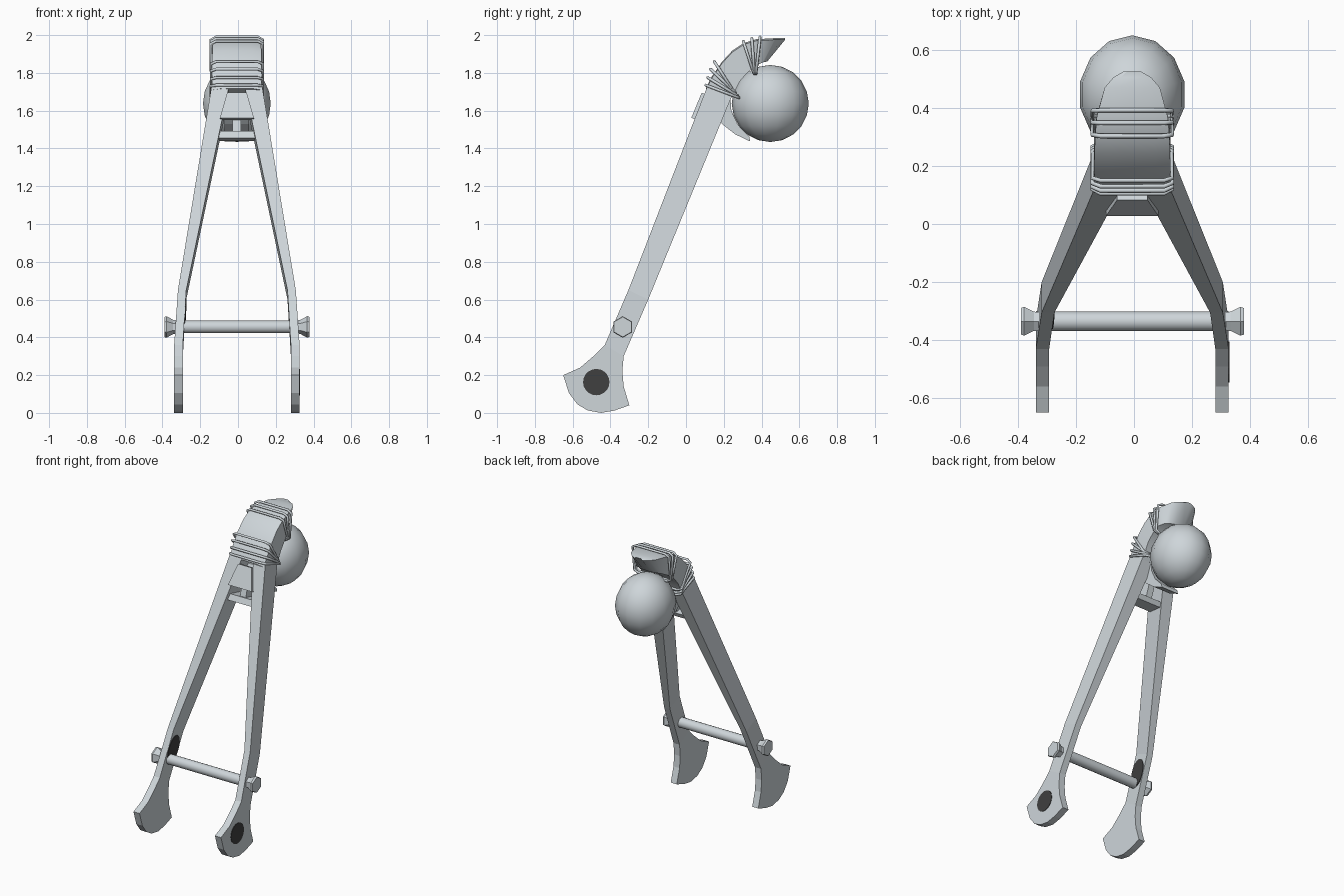
import bpy, bmesh, math
from mathutils import Vector

if "Cube" in bpy.data.objects:
    bpy.data.objects.remove(bpy.data.objects["Cube"])

CX = -0.006  # model mirror plane


def material(name, rgb):
    m = bpy.data.materials.new(name)
    m.diffuse_color = (*rgb, 1)
    m.use_nodes = True
    m.node_tree.nodes["Principled BSDF"].inputs["Base Color"].default_value = m.diffuse_color
    return m


grey = material("pale grey", (0.62, 0.67, 0.70))
dark = material("dark grey", (0.05, 0.05, 0.05))


def loft(name, rings, mat=grey, smooth=None):
    """Skin equal-length closed rings and cap both ends."""
    bm = bmesh.new()
    vs = [[bm.verts.new((p[0] + CX, p[1], p[2])) for p in r] for r in rings]
    n = len(rings[0])
    for a, b in zip(vs, vs[1:]):
        for i in range(n):
            j = (i + 1) % n
            bm.faces.new((a[i], a[j], b[j], b[i]))
    bm.faces.new(vs[0])
    bm.faces.new(vs[-1])
    bmesh.ops.recalc_face_normals(bm, faces=bm.faces)
    me = bpy.data.meshes.new(name)
    bm.to_mesh(me)
    bm.free()
    ob = bpy.data.objects.new(name, me)
    bpy.context.collection.objects.link(ob)
    me.materials.append(mat)
    if smooth:
        bpy.ops.object.select_all(action='DESELECT')
        ob.select_set(True)
        bpy.context.view_layer.objects.active = ob
        bpy.ops.object.shade_smooth_by_angle(angle=math.radians(smooth))
    return ob


def extrude_x(name, profile, x0, x1, mat=grey):
    return loft(name, [[(x, y, z) for y, z in profile] for x in (x0, x1)], mat)


def disc_x(x, y, z, r, n, turn=0.0):
    return [(x, y + r * math.cos(turn + i * math.tau / n),
             z + r * math.sin(turn + i * math.tau / n)) for i in range(n)]


# legs: front edge (y, z), back edge (y, z), inner x, outer x
leg_rows = [((-.43, .36), (-.33, .30), .286, .332),
            ((-.305, .65), (-.20, .60), .268, .312),
            ((.115, 1.735), (.245, 1.683), .040, .133)]
foot = [(-.43, .36), (-.49, .30), (-.56, .24), (-.65, .20), (-.62, .105),
        (-.575, .045), (-.52, .013), (-.45, 0), (-.38, .012), (-.30, .04),
        (-.33, .14), (-.337, .22), (-.33, .30)]
for s, side in ((1, "right"), (-1, "left")):
    loft(side + "_leg", [[(s * i, *f), (s * o, *f), (s * o, *b), (s * i, *b)]
                         for f, b, i, o in leg_rows])
    extrude_x(side + "_foot", foot, s * .286, s * .332)
    # flared hexagonal end knob
    loft(side + "_knob", [disc_x(s * x, -.335, .455, r, 6, math.pi / 6)
                          for x, r in ((.30, .036), (.338, .038), (.372, .057), (.384, .053))])

# cross rod
loft("cross_rod", [disc_x(x, -.335, .455, .034, 14) for x in (-.31, .31)], smooth=40)

# dark round marks: right foot outside, left leg inside
loft("foot_mark", [disc_x(x, -.475, .163, .07, 20) for x in (.330, .335)], dark)
(f0, b0, i0, _), (f1, b1, i1, _) = leg_rows[:2]
rings = []
for lift in (-.002, .004):
    ring = []
    for k in range(20):
        a = k * math.tau / 20
        t, s = .62 + .28 * math.sin(a), .5 + .48 * math.cos(a)
        f, b = Vector(f0).lerp(Vector(f1), t), Vector(b0).lerp(Vector(b1), t)
        p = f.lerp(b, s)
        ring.append((-(i0 + (i1 - i0) * t) + lift, p.x, p.y))
    rings.append(ring)
loft("leg_mark", rings, dark)

# curved head over the ball: outer (y, z), inner (y, z), half width
head = [((.105, 1.71), (.235, 1.658), .128), ((.135, 1.77), (.262, 1.71), .132),
        ((.19, 1.85), (.285, 1.755), .132), ((.245, 1.91), (.315, 1.79), .130),
        ((.305, 1.95), (.345, 1.82), .128), ((.37, 1.97), (.375, 1.84), .122),
        ((.47, 1.976), (.405, 1.855), .095), ((.505, 1.976), (.42, 1.858), .065),
        ((.525, 1.976), (.43, 1.86), .03)]
loft("curved_head", [[(-w, *o), (-w * .6, o[0], o[1] + .008), (w * .6, o[0], o[1] + .008),
                      (w, *o), (w, *i), (-w, *i)] for o, i, w in head], smooth=35)


# rope bindings: closed loops round the head, from outer to inner edge
def rope(name, o, i, w=.137, r=.008):
    c = bpy.data.curves.new(name, 'CURVE')
    c.dimensions = '3D'
    c.bevel_depth, c.bevel_resolution = r, 1
    sp = c.splines.new('POLY')
    o, i = Vector(o), Vector(i)
    path = [(-w, .08), (-w * .8, 0), (w * .8, 0), (w, .08), (w, .92),
            (w * .8, 1), (-w * .8, 1), (-w, .92)]
    sp.points.add(len(path) - 1)
    for pt, (x, t) in zip(sp.points, path):
        p = o.lerp(i, t)
        pt.co = (x + CX, p.x, p.y, 1)
    sp.use_cyclic_u = True
    ob = bpy.data.objects.new(name, c)
    bpy.context.collection.objects.link(ob)
    c.materials.append(grey)
    bpy.ops.object.select_all(action='DESELECT')
    ob.select_set(True)
    bpy.context.view_layer.objects.active = ob
    bpy.ops.object.convert(target='MESH')


for k, (o, i) in enumerate([((.105, 1.735), (.28, 1.668)), ((.115, 1.775), (.272, 1.68)),
                            ((.13, 1.82), (.262, 1.695)), ((.15, 1.86), (.25, 1.705)),
                            ((.303, 1.968), (.358, 1.80)), ((.348, 1.982), (.362, 1.795)),
                            ((.392, 1.99), (.37, 1.795))]):
    rope("rope_binding_%d" % (k + 1), o, i)

# front plate between the legs, tapering upward
loft("front_plate", [[(-w, y, z), (w, y, z), (w, y + .03, z - .012), (-w, y + .03, z - .012)]
                     for w, y, z in ((.09, .028, 1.562), (.052, .083, 1.695))])

# crosspiece, its web, and the scoop ledge under the ball
extrude_x("crosspiece", [(.05, 1.493), (.033, 1.455), (.135, 1.44), (.15, 1.47)], -.10, .10)
extrude_x("web", [(.06, 1.48), (.13, 1.455), (.19, 1.62), (.10, 1.64)], -.022, .022)
extrude_x("scoop", [(.15, 1.575), (.19, 1.53), (.26, 1.475), (.34, 1.437), (.335, 1.462),
                    (.275, 1.525), (.24, 1.60), (.235, 1.67), (.19, 1.66)], -.065, .065)

# ball
bpy.ops.mesh.primitive_uv_sphere_add(segments=14, ring_count=10, radius=1,
                                     location=(CX, .446, 1.638))
ball = bpy.context.object
ball.name = "ball"
ball.scale = (.184, .204, .204)
ball.data.materials.append(grey)
bpy.ops.object.transform_apply(location=False, rotation=False, scale=True)
bpy.ops.object.shade_smooth_by_angle(angle=math.radians(60))
